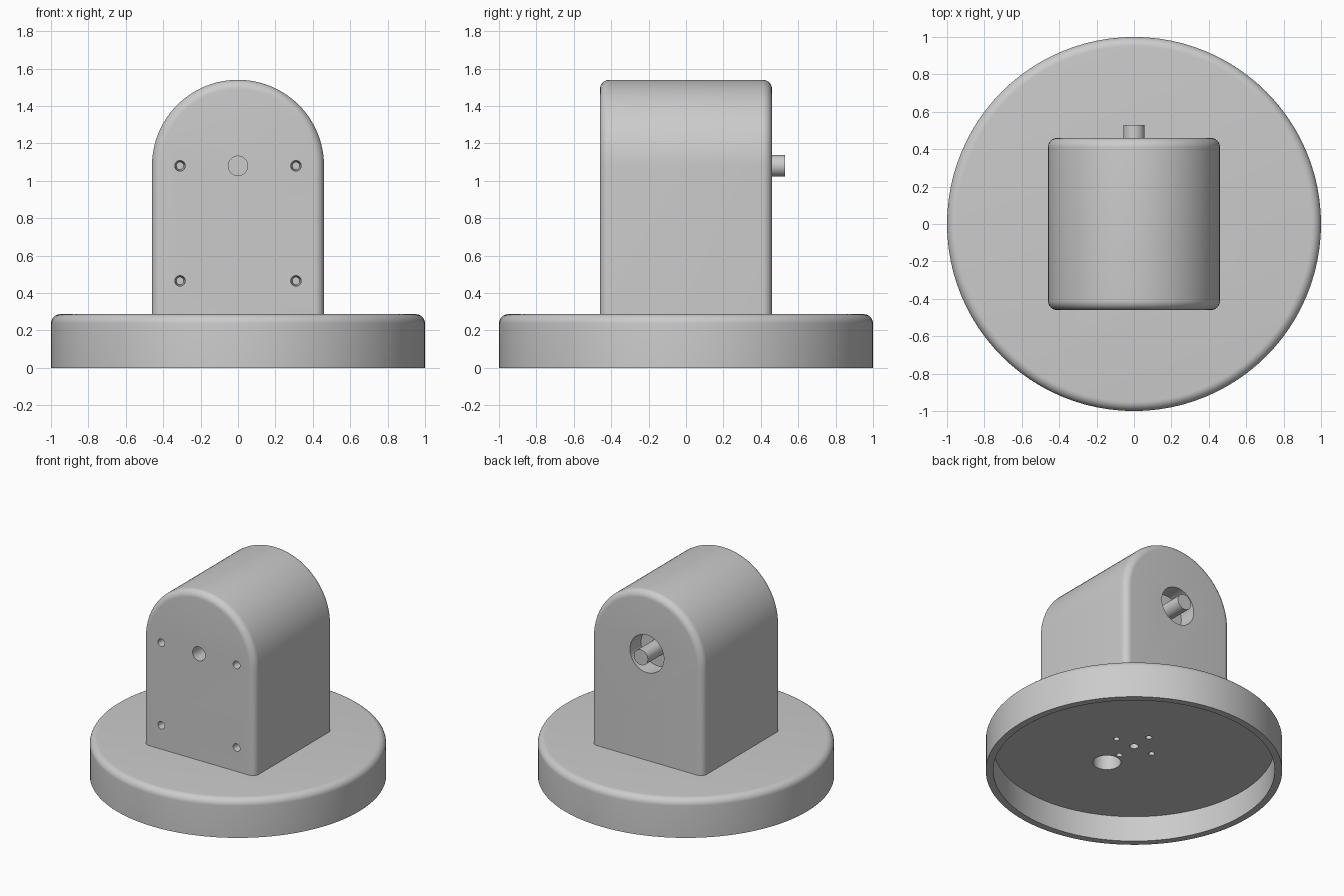
import bpy, bmesh
from math import sin, cos, pi
from mathutils import Matrix, Vector

cube = bpy.data.objects.get("Cube")
if cube:
    bpy.data.objects.remove(cube)

grey = bpy.data.materials.new("plain_grey")
grey.use_nodes = True
COLOUR = (0.6, 0.6, 0.6, 1)
grey.diffuse_color = COLOUR
grey.node_tree.nodes["Principled BSDF"].inputs["Base Color"].default_value = COLOUR

AXIS_Z = 1.08      # height of the shaft and centre of the arch
HALF = 0.46        # half width and half depth of the housing
BASE_TOP = 0.287
FILLET = 0.05


def finish(name, bm):
    bmesh.ops.recalc_face_normals(bm, faces=bm.faces)
    mesh = bpy.data.meshes.new(name)
    bm.to_mesh(mesh)
    bm.free()
    mesh.materials.append(grey)
    obj = bpy.data.objects.new(name, mesh)
    bpy.context.collection.objects.link(obj)
    return obj


def skin(name, loops):
    """Closed solid from a stack of matching outlines."""
    bm = bmesh.new()
    rings = [[bm.verts.new(p) for p in loop] for loop in loops]
    n = len(rings[0])
    for a, b in zip(rings, rings[1:]):
        for i in range(n):
            j = (i + 1) % n
            bm.faces.new((a[i], a[j], b[j], b[i]))
    bm.faces.new(rings[0])
    bm.faces.new(rings[-1])
    return finish(name, bm)


def add_rod(bm, start, end, r1, r2=None, sides=32):
    start, end = Vector(start), Vector(end)
    d = end - start
    turn = d.to_track_quat('Z', 'Y').to_matrix().to_4x4()
    bmesh.ops.create_cone(bm, cap_ends=True, segments=sides, radius1=r1,
                          radius2=r1 if r2 is None else r2, depth=d.length,
                          matrix=Matrix.Translation((start + end) / 2) @ turn)


def circle(r, z, n=96):
    return [(r * cos(2 * pi * i / n), r * sin(2 * pi * i / n), z) for i in range(n)]


def arch(r, y, n=48):
    top = [(r * cos(pi * i / n), y, AXIS_Z + r * sin(pi * i / n)) for i in range(n + 1)]
    return top + [(-r, y, BASE_TOP - 0.01), (r, y, BASE_TOP - 0.01)]


def smooth(obj):
    bpy.ops.object.select_all(action='DESELECT')
    obj.select_set(True)
    bpy.context.view_layer.objects.active = obj
    bpy.ops.object.shade_smooth_by_angle(angle=pi / 6)


def cut(obj, cutter):
    bpy.context.view_layer.objects.active = obj
    mod = obj.modifiers.new("cut", 'BOOLEAN')
    mod.operation = 'DIFFERENCE'
    mod.solver = 'EXACT'
    mod.object = cutter
    bpy.ops.object.modifier_apply(modifier=mod.name)


# Quarter-round steps shared by both fillets: (inset, drop)
quarter = [(FILLET * (1 - cos(pi / 2 * i / 8)), FILLET * (1 - sin(pi / 2 * i / 8)))
           for i in range(9)]

# Round base with a filleted top edge and a hollow underside
base = skin("base", [circle(1, 0)] + [circle(1 - a, BASE_TOP - b) for a, b in quarter])
bm = bmesh.new()
add_rod(bm, (0, 0, -0.1), (0, 0, 0.19), 0.95, sides=96)
recess = finish("base_recess_cutter", bm)

# Arched housing with rounded front and back outlines
back = [(HALF - a, HALF - b) for a, b in quarter]
front = [(r, -y) for r, y in reversed(back)]
housing = skin("housing", [arch(r, y) for r, y in front + back])

# Mounting holes and cable hole through the base
bm = bmesh.new()
add_rod(bm, (0, 0, 0.1), (0, 0, 0.4), 0.03)
for i in range(4):
    x, y = 0.155 * cos(i * pi / 2), 0.155 * sin(i * pi / 2)
    add_rod(bm, (x, y, 0.1), (x, y, 0.4), 0.021)
add_rod(bm, (0, -0.285, 0.1), (0, -0.285, 0.4), 0.095)
base_holes = finish("base_hole_cutter", bm)

# Front screw holes, front centre hole and rear shaft pocket
bm = bmesh.new()
for x in (-0.31, 0.31):
    for z in (0.465, AXIS_Z):
        add_rod(bm, (x, -HALF - 0.01, z), (x, -HALF + 0.1, z), 0.029, 0.02)
add_rod(bm, (0, -HALF - 0.1, AXIS_Z), (0, -HALF + 0.15, AXIS_Z), 0.052)
add_rod(bm, (0, HALF - 0.13, AXIS_Z), (0, HALF + 0.1, AXIS_Z), 0.14, sides=48)
housing_holes = finish("housing_hole_cutter", bm)

cut(base, recess)
cut(base, base_holes)
cut(housing, base_holes)
cut(housing, housing_holes)

# Output shaft standing in the rear pocket
bm = bmesh.new()
add_rod(bm, (0, HALF - 0.15, AXIS_Z), (0, 0.53, AXIS_Z), 0.057)
shaft = finish("shaft", bm)

for part in (base, housing, shaft):
    smooth(part)
for helper in (recess, base_holes, housing_holes):
    bpy.data.objects.remove(helper)
